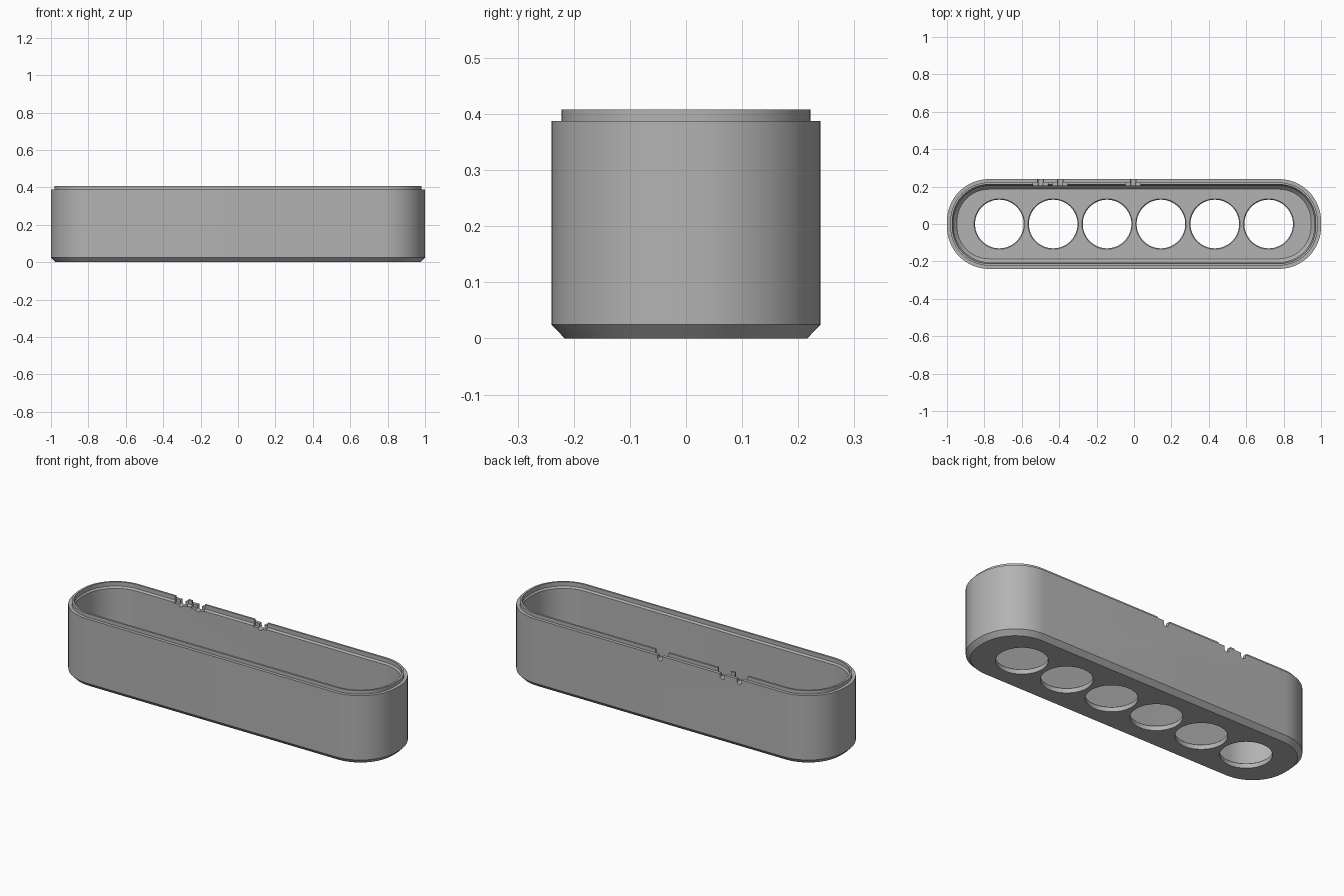
import bpy, bmesh
from math import cos, sin, pi, radians

cube = bpy.data.objects.get("Cube")
if cube:
    bpy.data.objects.remove(cube, do_unlink=True)

grey = bpy.data.materials.new("plain grey")
grey.use_nodes = True
COLOUR = (0.45, 0.45, 0.45, 1)
grey.diffuse_color = COLOUR
grey.node_tree.nodes["Principled BSDF"].inputs["Base Color"].default_value = COLOUR

HALF_X, HALF_Y, RADIUS, STEPS = 1.0, 0.24, 0.225, 16


def outline(inset):
    """Rounded rectangle, moved inward by inset."""
    pts = []
    for q, (sx, sy) in enumerate([(1, 1), (-1, 1), (-1, -1), (1, -1)]):
        for i in range(STEPS + 1):
            a = (q + i / STEPS) * pi / 2
            r = RADIUS - inset
            pts.append((sx * (HALF_X - RADIUS) + r * cos(a),
                        sy * (HALF_Y - RADIUS) + r * sin(a)))
    return pts


def make_object(name, bm):
    bmesh.ops.recalc_face_normals(bm, faces=bm.faces)
    mesh = bpy.data.meshes.new(name)
    bm.to_mesh(mesh)
    bm.free()
    obj = bpy.data.objects.new(name, mesh)
    bpy.context.collection.objects.link(obj)
    mesh.materials.append(grey)
    return obj


def loft(name, profile):
    """Stack outlines given as (inset, z) and close both ends."""
    bm = bmesh.new()
    rings = [[bm.verts.new((x, y, z)) for x, y in outline(d)] for d, z in profile]
    n = len(rings[0])
    for low, high in zip(rings, rings[1:]):
        for i in range(n):
            j = (i + 1) % n
            bm.faces.new((low[i], low[j], high[j], high[i]))
    bm.faces.new(rings[0])
    bm.faces.new(rings[-1])
    return make_object(name, bm)


def extrude(name, pts, y0, y1):
    """Prism from an x-z outline running along y."""
    bm = bmesh.new()
    face = bm.faces.new([bm.verts.new((x, y0, z)) for x, z in pts])
    out = bmesh.ops.extrude_face_region(bm, geom=[face])
    moved = [v for v in out["geom"] if isinstance(v, bmesh.types.BMVert)]
    bmesh.ops.translate(bm, verts=moved, vec=(0, y1 - y0, 0))
    return make_object(name, bm)


def lathe_cutter(name, x, profile, sides=64):
    """Round cutter from (radius, z) pairs."""
    bm = bmesh.new()
    rings = [[bm.verts.new((x + r * cos(2 * pi * i / sides), r * sin(2 * pi * i / sides), z))
              for i in range(sides)] for r, z in profile]
    for low, high in zip(rings, rings[1:]):
        for i in range(sides):
            j = (i + 1) % sides
            bm.faces.new((low[i], low[j], high[j], high[i]))
    bm.faces.new(rings[0])
    bm.faces.new(rings[-1])
    return make_object(name, bm)


# Tray: chamfered foot, outer shoulder, raised lip, inner ledge, sloped floor edge
body = loft("tray_body", [
    (0.024, 0), (0, 0.025), (0, 0.388), (0.018, 0.388), (0.018, 0.408),
    (0.029, 0.408), (0.029, 0.385), (0.036, 0.375), (0.036, 0.05),
    (0.054, 0.03)])

cutters = []
# Six round openings in the floor with a small upper bevel
for k in range(6):
    cutters.append(lathe_cutter("hole_cutter", (k - 2.5) * 0.288, [
        (0.13, -0.02), (0.13, 0.025), (0.14, 0.035)]))

# Cable notches in the back wall: wide inner pocket and narrow round-bottomed slot
for x in (-0.5, -0.395, -0.005):
    w = 0.04
    cutters.append(extrude("pocket_cutter", [
        (x - w, 0.37), (x + w, 0.37), (x + w, 0.45), (x - w, 0.45)], 0.19, 0.2225))
    r = 0.015
    arc = [(x + r * cos(pi + pi * i / 12), 0.375 + r * sin(pi + pi * i / 12))
           for i in range(13)]
    cutters.append(extrude("slot_cutter", arc + [(x + r, 0.45), (x - r, 0.45)], 0.19, 0.26))

for c in cutters:
    m = body.modifiers.new("cut", "BOOLEAN")
    m.object, m.operation, m.solver = c, "DIFFERENCE", "EXACT"

# Bake the cuts, then drop the cutters
deps = bpy.context.evaluated_depsgraph_get()
deps.update()
body_mesh = bpy.data.meshes.new_from_object(body.evaluated_get(deps))
body.modifiers.clear()
body.data = body_mesh
body_mesh.materials.clear()
body_mesh.materials.append(grey)
for p in body_mesh.polygons:
    p.material_index = 0
for c in cutters:
    bpy.data.objects.remove(c, do_unlink=True)

bpy.ops.object.select_all(action="DESELECT")
body.select_set(True)
bpy.context.view_layer.objects.active = body
bpy.ops.object.shade_smooth_by_angle(angle=radians(25))
